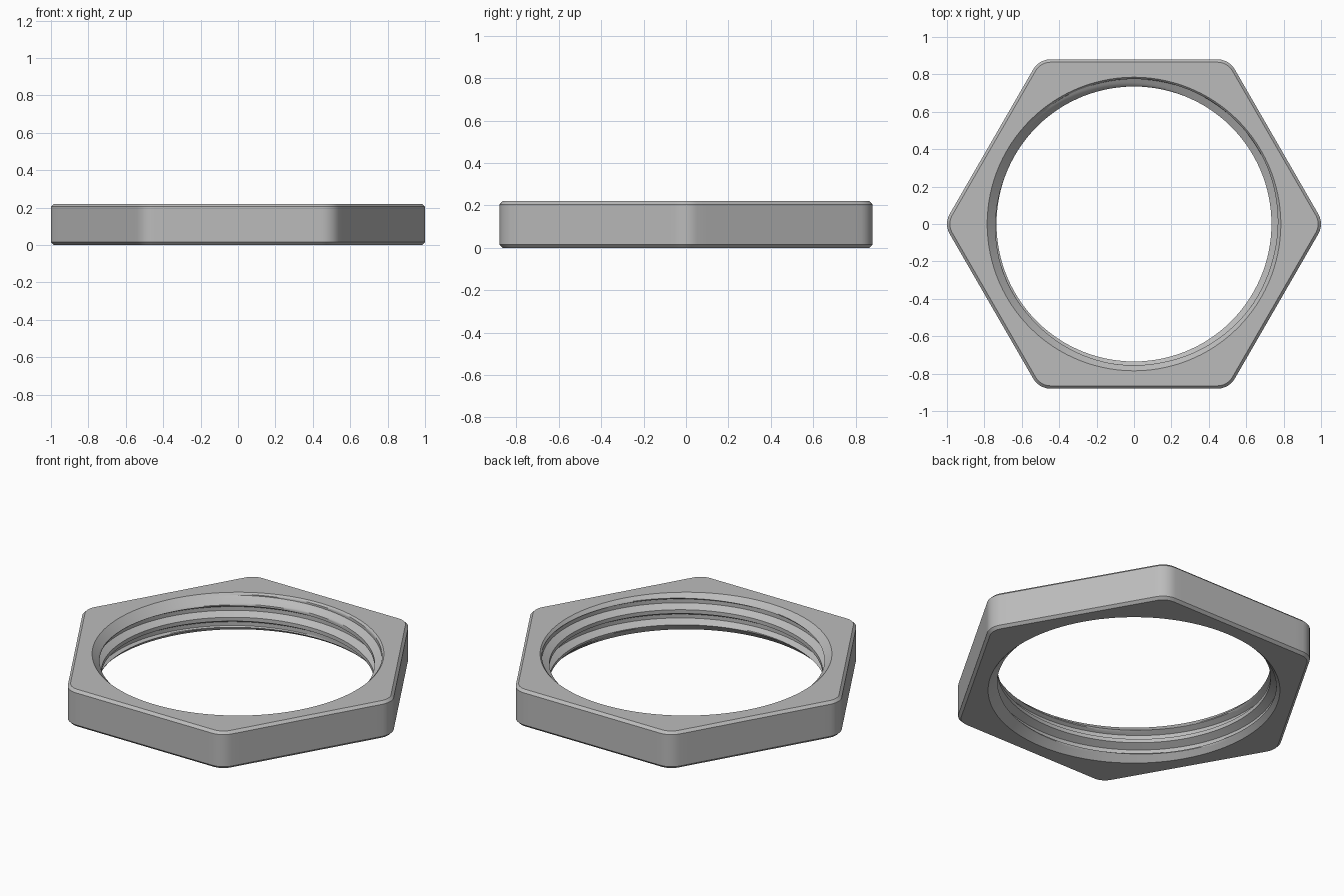
import bpy, bmesh, math
from mathutils import Vector

cube = bpy.data.objects.get("Cube")
if cube:
    bpy.data.objects.remove(cube, do_unlink=True)

HEIGHT = 0.22
APOTHEM, CORNER, EDGE = 0.88, 0.105, 0.015      # hexagon, corner fillet, edge chamfer
CREST, ROOT, MOUTH, PITCH = 0.735, 0.775, 0.785, 0.09
TURN = 2 * math.pi
SIXTH = TURN / 6


def outline(inset):
    """Rounded hexagon as (angle, point) pairs, with the first point repeated after a full turn."""
    fillet = CORNER - inset
    centre = (APOTHEM - CORNER) / math.cos(SIXTH / 2)
    arc = [(n / 6 - 0.5) * SIXTH for n in range(7)]
    local = [Vector((centre + fillet * math.cos(a), fillet * math.sin(a))) for a in arc]
    last = local[-1]
    nxt = Vector((math.cos(SIXTH) * local[0].x - math.sin(SIXTH) * local[0].y,
                  math.sin(SIXTH) * local[0].x + math.cos(SIXTH) * local[0].y))
    local += [last.lerp(nxt, n / 18) for n in range(1, 18)]
    polar = [(math.atan2(p.y, p.x) + s * SIXTH, p.length) for s in range(6) for p in local]
    polar.append((polar[0][0] + TURN, polar[0][1]))
    return [(a, Vector((d * math.cos(a), d * math.sin(a)))) for a, d in polar]


# One thread pitch: crest flat, flank, root flat, flank
KNOTS = [(0, CREST), (0.25, CREST), (0.5, ROOT), (0.75, ROOT), (1, CREST)]
thread = []
for (u0, r0), (u1, r1) in zip(KNOTS, KNOTS[1:]):
    for s in range(4):
        thread.append((u0 + (u1 - u0) * s / 4, r0 + (r1 - r0) * s / 4))


def bore(angle):
    """Helical thread section at an angle, cut by a countersink at both mouths."""
    shift = angle / TURN - 0.55
    rows = []
    for turn in range(-2, 5):
        for u, radius in thread:
            z = min(max(PITCH * (turn + u + shift), 0), HEIGHT)
            r = max(radius, MOUTH - z, MOUTH - (HEIGHT - z))
            if z in (0, HEIGHT):
                r = MOUTH
            rows.append((r * math.cos(angle), r * math.sin(angle), z))
    return rows


# Sweep the closed section round the axis
bm = bmesh.new()
columns = []
for (angle, wide), (_, narrow) in zip(outline(0), outline(EDGE)):
    section = bore(angle) + [(narrow.x, narrow.y, HEIGHT), (wide.x, wide.y, HEIGHT - EDGE),
                             (wide.x, wide.y, EDGE), (narrow.x, narrow.y, 0)]
    columns.append([bm.verts.new(p) for p in section])
for a, b in zip(columns, columns[1:]):
    for i in range(len(a)):
        j = (i + 1) % len(a)
        bm.faces.new((a[i], b[i], b[j], a[j]))
bmesh.ops.remove_doubles(bm, verts=bm.verts, dist=0.00005)
bmesh.ops.dissolve_degenerate(bm, edges=bm.edges, dist=0.00005)
bmesh.ops.recalc_face_normals(bm, faces=bm.faces)

mesh = bpy.data.meshes.new("threaded_hex_nut")
bm.to_mesh(mesh)
bm.free()
nut = bpy.data.objects.new("threaded_hex_nut", mesh)
bpy.context.collection.objects.link(nut)

# Plain grey metal
grey = bpy.data.materials.new("grey_metal")
grey.use_nodes = True
colour = (0.5, 0.5, 0.5, 1)
grey.diffuse_color = colour
grey.node_tree.nodes["Principled BSDF"].inputs["Base Color"].default_value = colour
mesh.materials.append(grey)

bpy.ops.object.select_all(action="DESELECT")
nut.select_set(True)
bpy.context.view_layer.objects.active = nut
bpy.ops.object.shade_smooth_by_angle(angle=math.radians(28))
